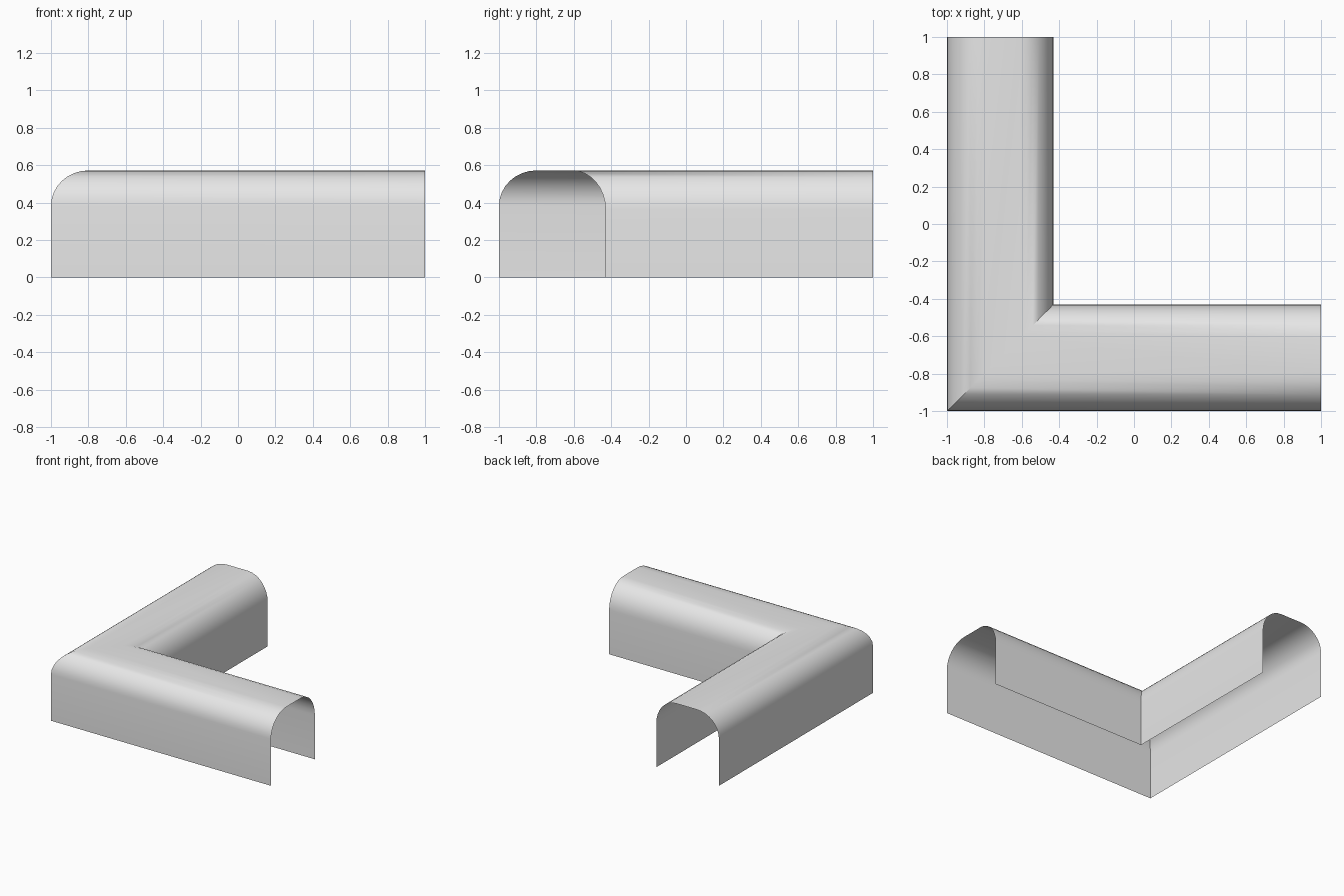
import bpy, bmesh
from math import sin, cos, pi, radians

if "Cube" in bpy.data.objects:
    bpy.data.objects.remove(bpy.data.objects["Cube"], do_unlink=True)

WIDTH, HEIGHT, HALF, STEPS = 0.57, 0.572, 1.0, 8

# Light grey material
grey = bpy.data.materials.new("light_grey")
grey.use_nodes = True
colour = (0.8, 0.8, 0.8, 1)
grey.diffuse_color = colour
grey.node_tree.nodes["Principled BSDF"].inputs["Base Color"].default_value = colour


def shoulder(edge, direction, rx, rz):
    """Rounded shoulder from the wall up to the flat top: (offset, height)."""
    angles = [pi / 2 * k / STEPS for k in range(STEPS + 1)]
    return [(edge + direction * rx * (1 - cos(a)), HEIGHT - rz * (1 - sin(a)))
            for a in angles]


# Arch cross-section, from the outer wall over the top to the inner wall
profile = [(0, 0)] + shoulder(0, 1, 0.20, 0.19)
profile += shoulder(WIDTH, -1, 0.18, 0.21)[::-1] + [(WIDTH, 0)]

# Open channel swept along both arms with a mitred corner
bm = bmesh.new()
rows = []
for t, z in profile:
    inset = t - HALF
    path = [(HALF, inset), (inset, inset), (inset, HALF)]
    rows.append([bm.verts.new((x, y, z)) for x, y in path])
for a, b in zip(rows, rows[1:]):
    for j in range(2):
        bm.faces.new((a[j], b[j], b[j + 1], a[j + 1]))

mesh = bpy.data.meshes.new("corner_channel")
bm.to_mesh(mesh)
bm.free()
mesh.materials.append(grey)
channel = bpy.data.objects.new("corner_channel", mesh)
bpy.context.collection.objects.link(channel)

# Smooth shoulders, sharp mitre
bpy.ops.object.select_all(action='DESELECT')
channel.select_set(True)
bpy.context.view_layer.objects.active = channel
bpy.ops.object.shade_smooth_by_angle(angle=radians(30))
